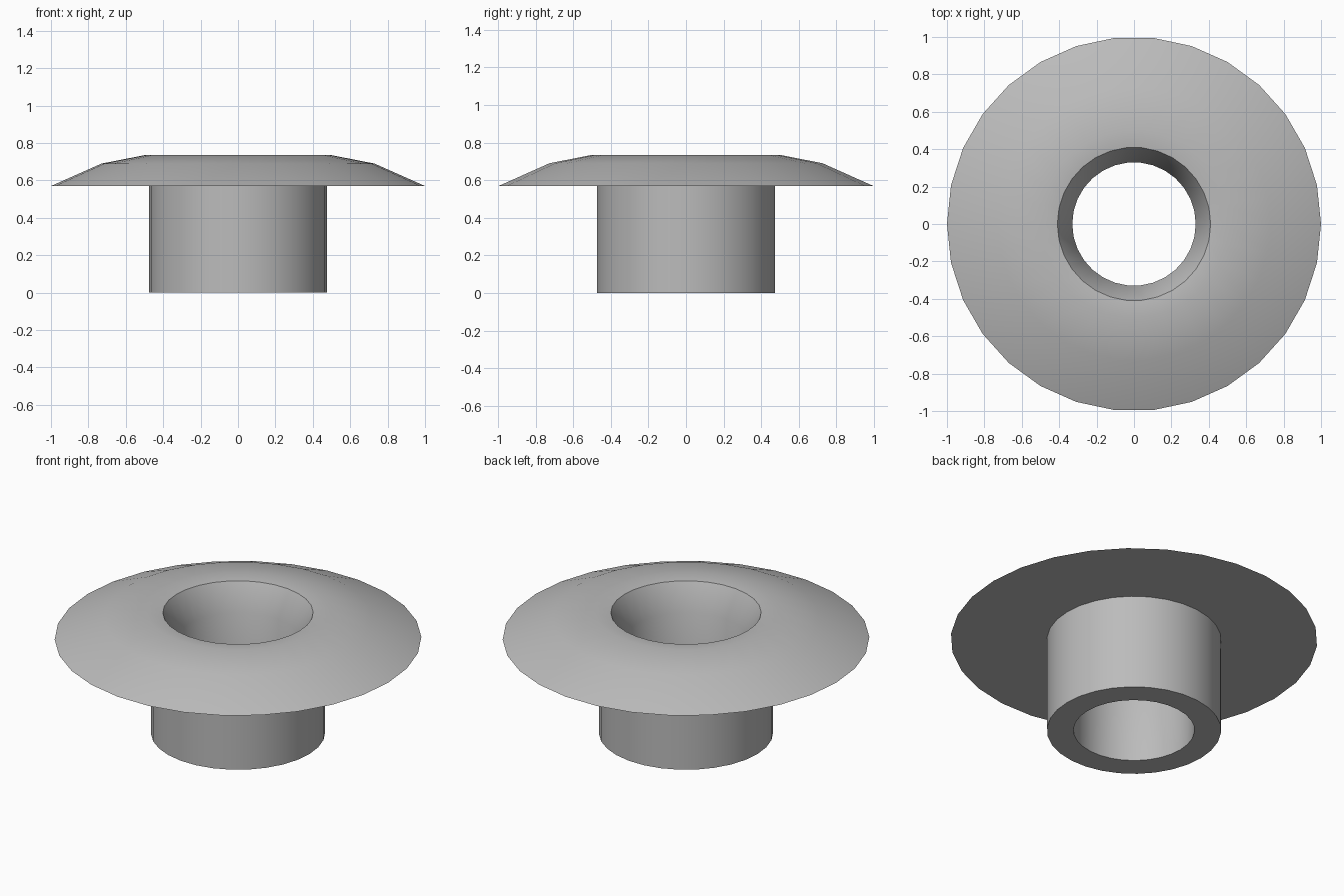
import bpy, bmesh
from math import cos, sin, tau, radians

SEGMENTS = 30

old = bpy.data.objects.get("Cube")
if old:
    bpy.data.objects.remove(old, do_unlink=True)

# Plain grey material
grey = bpy.data.materials.new("plain_grey")
grey.use_nodes = True
color = (0.5, 0.5, 0.5, 1)
grey.diffuse_color = color
grey.node_tree.nodes["Principled BSDF"].inputs["Base Color"].default_value = color


def lathe(name, profile, material):
    """Revolve a closed (radius, height) profile around z."""
    bm = bmesh.new()
    rings = []
    for i in range(SEGMENTS):
        a = tau * i / SEGMENTS
        rings.append([bm.verts.new((r * cos(a), r * sin(a), z)) for r, z in profile])
    for i, ring in enumerate(rings):
        after = rings[(i + 1) % SEGMENTS]
        for j in range(len(profile)):
            k = (j + 1) % len(profile)
            bm.faces.new((ring[j], after[j], after[k], ring[k]))
    bmesh.ops.recalc_face_normals(bm, faces=bm.faces)
    mesh = bpy.data.meshes.new(name)
    bm.to_mesh(mesh)
    bm.free()
    mesh.materials.append(material)
    obj = bpy.data.objects.new(name, mesh)
    bpy.context.collection.objects.link(obj)
    bpy.ops.object.select_all(action="DESELECT")
    obj.select_set(True)
    bpy.context.view_layer.objects.active = obj
    bpy.ops.object.shade_smooth_by_angle(angle=radians(30))
    return obj


# Hollow sleeve with a domed flange and a countersunk bore
lathe("flanged_bushing", [
    (0.33, 0), (0.475, 0),                   # sleeve foot
    (0.475, 0.57), (1, 0.57),                # flat flange underside
    (0.73, 0.69), (0.5, 0.735),              # domed top
    (0.41, 0.725), (0.33, 0.57),             # countersink into the bore
], grey)
